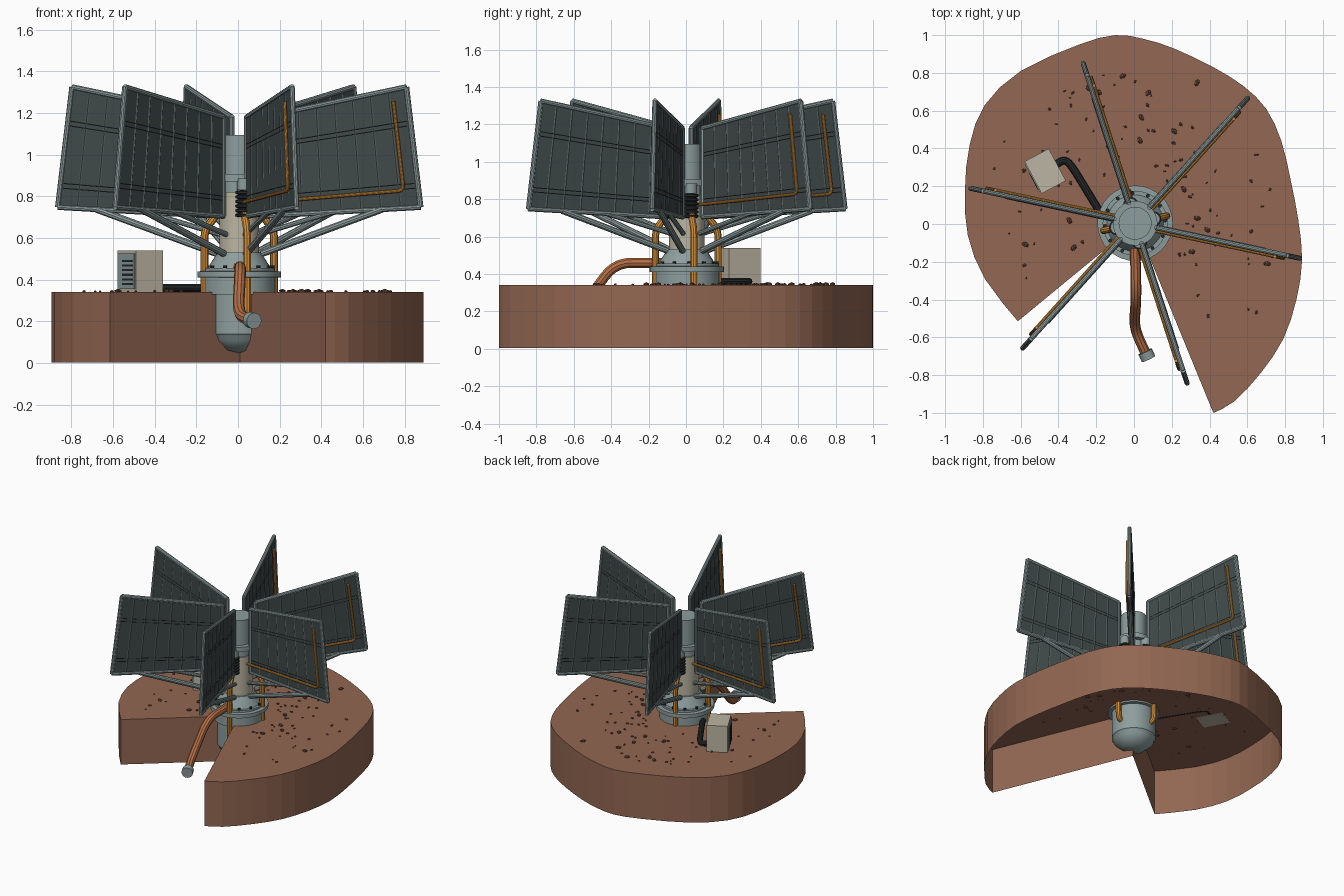
import bpy, bmesh, math, random
from mathutils import Vector, Matrix

if "Cube" in bpy.data.objects:
    bpy.data.objects.remove(bpy.data.objects["Cube"])
random.seed(4)
HUB = Vector((0.006, 0.004, 0))


def material(name, *rgb):
    m = bpy.data.materials.new(name)
    m.use_nodes = True
    m.diffuse_color = (*rgb, 1)
    bsdf = next(n for n in m.node_tree.nodes if n.type == 'BSDF_PRINCIPLED')
    bsdf.inputs["Base Color"].default_value = (*rgb, 1)
    return m


SOIL = material("red soil", .29, .135, .085)
ROCK = material("dark rock", .13, .06, .038)
STEEL = material("grey steel", .27, .34, .34)
CELL = material("dark panel", .05, .065, .065)
RIB = material("panel rib", .09, .115, .115)
ORANGE = material("orange pipe", .66, .27, .04)
COPPER = material("copper pipe", .47, .16, .06)
BEIGE = material("beige paint", .50, .46, .36)
BLACK = material("black rubber", .02, .022, .024)


def finish(name, bm, mat, smooth=True, normals=True):
    if normals:
        bmesh.ops.recalc_face_normals(bm, faces=bm.faces)
    me = bpy.data.meshes.new(name)
    bm.to_mesh(me)
    bm.free()
    return place(name, me, mat, smooth)


def place(name, me, mat, smooth=True):
    me.materials.clear()
    me.materials.append(mat)
    for p in me.polygons:
        p.use_smooth = smooth
    if smooth:
        me.set_sharp_from_angle(angle=math.radians(35))
    ob = bpy.data.objects.new(name, me)
    bpy.context.collection.objects.link(ob)
    return ob


def lathe(name, profile, mat, steps=32):
    bm = bmesh.new()
    vs = [bm.verts.new((r, 0, z)) for r, z in profile]
    es = [bm.edges.new(p) for p in zip(vs, vs[1:])]
    bmesh.ops.spin(bm, geom=vs + es, cent=(0, 0, 0), axis=(0, 0, 1),
                   angle=math.tau, steps=steps)
    bmesh.ops.remove_doubles(bm, verts=bm.verts, dist=1e-5)
    return finish(name, bm, mat)


def rod_profile(r, z0, z1):
    return [(0, z0), (r, z0), (r, z1), (0, z1)]


def rounded(points, radius):
    """Round the corners of a path."""
    pts = [Vector(p) for p in points]
    out = [pts[0]]
    for a, b, c in zip(pts, pts[1:], pts[2:]):
        p = b + (a - b).normalized() * min(radius, (a - b).length * .5)
        q = b + (c - b).normalized() * min(radius, (c - b).length * .5)
        for i in range(6):
            t = i / 5
            out.append(p.lerp(b, t).lerp(b.lerp(q, t), t))
    return out + [pts[-1]]


def tube(name, points, r, mat, bend=.05, res=3):
    cu = bpy.data.curves.new(name, 'CURVE')
    cu.dimensions = '3D'
    cu.bevel_depth, cu.bevel_resolution, cu.use_fill_caps = r, res, True
    path = rounded(points, bend)
    sp = cu.splines.new('POLY')
    sp.points.add(len(path) - 1)
    for sp_pt, p in zip(sp.points, path):
        sp_pt.co = (*p, 1)
    tmp = bpy.data.objects.new(name, cu)
    me = bpy.data.meshes.new_from_object(tmp)
    bpy.data.objects.remove(tmp)
    return place(name, me, mat)


def box(name, size, centre, mat, turn=0):
    bm = bmesh.new()
    bmesh.ops.create_cube(bm, size=1)
    bmesh.ops.scale(bm, vec=size, verts=bm.verts)
    ob = finish(name, bm, mat, False)
    ob.location, ob.rotation_euler.z = centre, turn
    return ob


def ring(ob, count, start):
    """Repeat a part around the hub axis."""
    for i in range(count):
        o = ob if i == 0 else ob.copy()
        if i:
            bpy.context.collection.objects.link(o)
        o.location = HUB
        o.rotation_euler.z = math.radians(start) + math.tau * i / count


# Terrain slab with a wedge cut out, open underneath
RIM = [(.42, -1), (.53, -.94), (.67, -.79), (.79, -.61), (.86, -.40), (.89, -.19),
       (.87, .02), (.83, .23), (.78, .44), (.70, .61), (.58, .73), (.42, .83),
       (.21, .93), (.05, .98), (-.1, 1), (-.29, .95), (-.6, .81), (-.79, .63),
       (-.87, .42), (-.895, .18), (-.88, -.06), (-.79, -.29), (-.615, -.515)]
rim = [Vector(p) for p in RIM]
outline = []
for i in range(len(rim) - 1):
    a, b, c, d = rim[max(i - 1, 0)], rim[i], rim[i + 1], rim[min(i + 2, len(rim) - 1)]
    outline += [b, (b + c) * .5625 - (a + d) * .0625]
outline += [rim[-1], Vector((.01, 0))]
bm = bmesh.new()
top = [bm.verts.new((p.x, p.y, .342)) for p in outline]
low = [bm.verts.new((p.x, p.y, .004)) for p in outline]
bm.faces.new(top)
for i in range(len(top)):
    j = (i + 1) % len(top)
    bm.faces.new((low[i], low[j], top[j], top[i]))
finish("terrain_slab", bm, SOIL, False, False)

# Pebbles
bm = bmesh.new()
for i in range(95):
    a, d = math.radians(random.uniform(-58, 210)), random.uniform(.28, .82)
    s = random.choice((.006, .008, .01, .016))
    m = Matrix.Translation((math.cos(a) * d, math.sin(a) * d, .344))
    m = m @ Matrix.Rotation(random.uniform(0, 6), 4, 'Z') @ Matrix.Diagonal((1.3, .9, .8, 1))
    bmesh.ops.create_icosphere(bm, subdivisions=1, radius=s, matrix=m)
finish("pebbles", bm, ROCK, False)

# Central column
for name, profile, mat in (
    ("buried_tank", [(0, .048), (.08, .062), (.135, .112), (.14, .13), (.15, .14),
                     (.15, .34), (0, .34)], STEEL),
    ("base_flange", [(0, .33), (.175, .33), (.175, .41), (.2, .412), (.2, .44),
                     (.172, .442), (.172, .456), (.15, .456), (.14, .475),
                     (.105, .53), (0, .53)], STEEL),
    ("lower_mast", rod_profile(.095, .52, .82), BEIGE),
    ("upper_mast", rod_profile(.087, .82, 1.095), STEEL),
    ("mast_collar", rod_profile(.118, .872, .908), STEEL),
):
    lathe(name, profile, mat).location = HUB

# Flange bolts
bolt = lathe("flange_bolt", rod_profile(.01, .44, .468), BLACK, 8)
bolt.data.transform(Matrix.Translation((.16, 0, 0)))
ring(bolt, 12, 5)

# Feed pipes, each topped by a ribbed bellows
ring(tube("feed_pipe", [(.12, 0, .22), (.172, 0, .22), (.172, 0, .64), (.118, 0, .70),
                        (.118, 0, .73)], .019, ORANGE), 4, 13)
bellows = [(0, .70)]
for i in range(6):
    z = .70 + i * .022
    bellows += [(.03, z), (.041, z + .005), (.041, z + .014), (.03, z + .019)]
bellows.append((0, .83))
for name, profile, mat in (("bellows", bellows, BLACK),
                           ("bellows_cap", rod_profile(.034, .83, .885), STEEL)):
    part = lathe(name, profile, mat, 16)
    part.data.transform(Matrix.Translation((.1, 0, 0)))
    ring(part, 4, 13)

# Six radial panels: corner points in the radius-height plane
IB, OB = Vector((.115, 0, .705)), Vector((.89, 0, .748))
IT, OT = Vector((.115, 0, 1.18)), Vector((.82, 0, 1.325))
FIRST = -12


def on_panel(u, v):
    return IB.lerp(OB, u).lerp(IT.lerp(OT, u), v)


def panel_part(ob):
    ring(ob, 6, FIRST)


bm = bmesh.new()
sides = []
for y in (-.007, .007):
    sides.append([bm.verts.new(p + Vector((0, y, 0))) for p in (IB, OB, OT, IT)])
    bm.faces.new(sides[-1])
for i in range(4):
    j = (i + 1) % 4
    bm.faces.new((sides[0][i], sides[0][j], sides[1][j], sides[1][i]))
panel_part(finish("panel_sheet", bm, CELL, False))
for name, a, b in (("bottom_rail", IB, OB), ("outer_rail", OB, OT),
                   ("top_rail", OT, IT), ("inner_rail", IT, IB)):
    panel_part(tube(name, [a, b], .0135, STEEL))
for k in range(1, 8):
    panel_part(tube("panel_rib", [on_panel(k / 8, .02), on_panel(k / 8, .98)], .0105, RIB, res=1))
for v in (.16, .2, .68, .72):
    panel_part(tube("panel_seam", [on_panel(.02, v), on_panel(.98, v)], .0085, BLACK, res=1))
panel_part(tube("coolant_line", [(.1, -.018, .77), (.81, -.018, .828), (.76, -.018, 1.255)],
                .009, ORANGE, .03))
panel_part(tube("main_strut", [(.11, 0, .525), (.70, 0, .738)], .017, STEEL))
panel_part(tube("short_strut", [(.085, 0, .615), (.45, 0, .722)], .013, STEEL))

# Outlet pipe and end cap in the cutaway
tube("outlet_pipe", [(.006, -.13, .46), (.012, -.38, .46), (0, -.55, .23), (.06, -.68, .205)],
     .028, COPPER, .09)
cap = lathe("outlet_cap", rod_profile(.039, -.022, .022), STEEL, 16)
cap.location = (.068, -.695, .205)
cap.rotation_euler = Vector((.42, -.9, -.1)).to_track_quat('Z', 'Y').to_euler()

# Equipment cabinet with a louvred side, and its cable
TURN = math.radians(28)
SPOT = Vector((-.47, .28, .44))


def cabinet_part(name, size, offset, mat):
    spin = Matrix.Rotation(TURN, 3, 'Z')
    box(name, size, SPOT + spin @ Vector(offset), mat, TURN)


cabinet_part("cabinet", (.145, .193, .2), (0, 0, 0), BEIGE)
cabinet_part("cabinet_vent_plate", (.008, .17, .17), (-.074, 0, 0), STEEL)
for i in range(6):
    cabinet_part("cabinet_louvre", (.006, .1, .01), (-.078, -.02, -.06 + i * .022), BLACK)
tube("cabinet_cable", [(-.42, .31, .36), (-.365, .345, .36), (-.325, .30, .36), (-.16, .03, .36)],
     .02, BLACK, .04)
